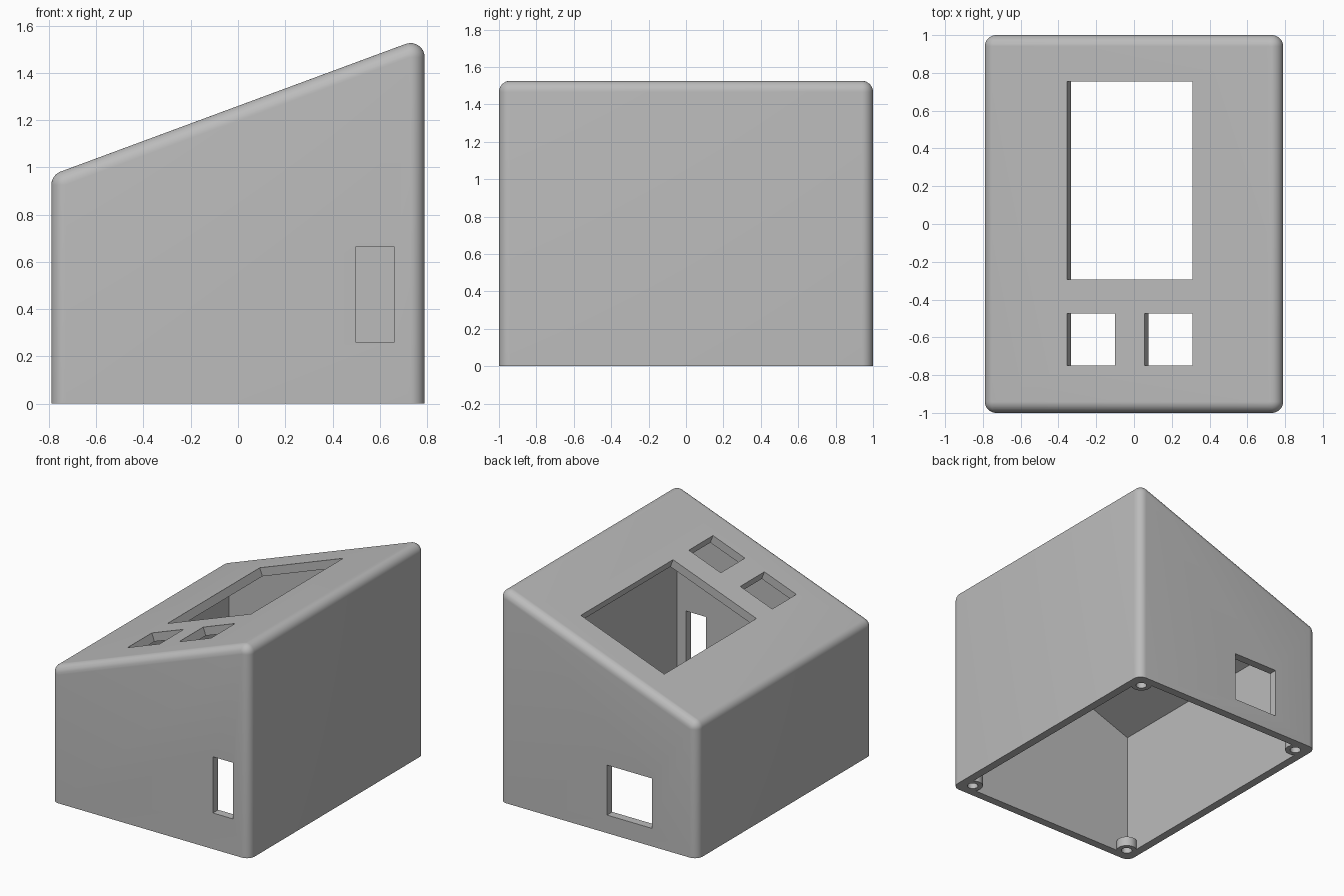
import bpy, bmesh, math
from mathutils import Vector, Matrix

if "Cube" in bpy.data.objects:
    bpy.data.objects.remove(bpy.data.objects["Cube"])

HX, HY, R, T = 0.79, 1.0, 0.06, 0.06      # half sizes, edge radius, wall
SLOPE = math.atan(0.37)
def roof(x):
    return 1.26 + 0.37 * x

gray = bpy.data.materials.new("light_gray")
gray.diffuse_color = (0.5, 0.5, 0.5, 1)
gray.use_nodes = True
gray.node_tree.nodes["Principled BSDF"].inputs["Base Color"].default_value = gray.diffuse_color

def finish(bm, name):
    bmesh.ops.recalc_face_normals(bm, faces=bm.faces)
    me = bpy.data.meshes.new(name)
    bm.to_mesh(me)
    bm.free()
    ob = bpy.data.objects.new(name, me)
    me.materials.append(gray)
    bpy.context.collection.objects.link(ob)
    return ob

def box(name, size, matrix):
    bm = bmesh.new()
    bmesh.ops.create_cube(bm, size=1, matrix=matrix @ Matrix.Diagonal((*size, 1)))
    return finish(bm, name)

def cylinder(name, r, z0, z1, x, y):
    bm = bmesh.new()
    bmesh.ops.create_cone(bm, cap_ends=True, segments=32, radius1=r, radius2=r,
                          depth=z1 - z0, matrix=Matrix.Translation((x, y, (z0 + z1) / 2)))
    return finish(bm, name)

def apply_boolean(target, other, op):
    m = target.modifiers.new("bool", 'BOOLEAN')
    m.object, m.operation, m.solver = other, op, 'EXACT'
    bpy.context.view_layer.objects.active = target
    bpy.ops.object.modifier_apply(modifier=m.name)
    bpy.data.objects.remove(other)

# Outer body: hull around rounded upper corners and a flat round-cornered foot
bm = bmesh.new()
N = 32
for sx in (-1, 1):
    for sy in (-1, 1):
        cx, cy = sx * (HX - R), sy * (HY - R)
        cz = roof(cx) - R / math.cos(SLOPE)
        bm.verts.new((cx, cy, cz + R))
        for i in range(N):
            a = 2 * math.pi * i / N
            d = Vector((math.cos(a), math.sin(a), 0)) * R
            bm.verts.new((cx + d.x, cy + d.y, 0))
            for j in range(8):
                p = j * math.pi / 16
                bm.verts.new((cx + d.x * math.cos(p), cy + d.y * math.cos(p),
                              cz + R * math.sin(p)))
hull = bmesh.ops.convex_hull(bm, input=bm.verts[:])
bmesh.ops.delete(bm, geom=[v for v in bm.verts if not v.link_faces], context='VERTS')
bmesh.ops.dissolve_limit(bm, angle_limit=math.radians(0.5), verts=bm.verts[:], edges=bm.edges[:])
case = finish(bm, "enclosure_shell")

# Hollow interior, open at the bottom, with sharp inner corners
bm = bmesh.new()
ix, drop = HX - T, T / math.cos(SLOPE)
profile = [(-ix, -0.2), (ix, -0.2), (ix, roof(ix) - drop), (-ix, roof(-ix) - drop)]
face = bm.faces.new([bm.verts.new((x, T - HY, z)) for x, z in profile])
ext = bmesh.ops.extrude_face_region(bm, geom=[face])
bmesh.ops.translate(bm, vec=(0, 2 * (HY - T), 0),
                    verts=[g for g in ext["geom"] if isinstance(g, bmesh.types.BMVert)])
apply_boolean(case, finish(bm, "cavity_cutter"), 'DIFFERENCE')

# Screw bosses in the four bottom corners
for sx in (-1, 1):
    for sy in (-1, 1):
        x, y = sx * (HX - 0.1), sy * (HY - 0.1)
        bm_boss = cylinder("boss", 0.07, 0, 0.07, x, y)
        apply_boolean(case, bm_boss, 'UNION')
        apply_boolean(case, cylinder("hole_cutter", 0.036, -0.1, 0.2, x, y), 'DIFFERENCE')

# Openings in the sloped top, cut square to the slope: x0, x1, y0, y1
for x0, x1, y0, y1 in ((-0.355, 0.31, -0.295, 0.755),
                       (-0.355, -0.10, -0.75, -0.475),
                       (0.055, 0.31, -0.75, -0.475)):
    xm = (x0 + x1) / 2
    mat = Matrix.Translation((xm, (y0 + y1) / 2, roof(xm))) @ Matrix.Rotation(-SLOPE, 4, 'Y')
    apply_boolean(case, box("top_cutter", ((x1 - x0) / math.cos(SLOPE), y1 - y0, 0.3), mat),
                  'DIFFERENCE')

# Openings in the front and back walls: x0, x1, z0, z1, y
for x0, x1, z0, z1, y in ((0.50, 0.66, 0.26, 0.665, -HY), (-0.43, -0.07, 0.13, 0.49, HY)):
    mat = Matrix.Translation(((x0 + x1) / 2, y, (z0 + z1) / 2))
    apply_boolean(case, box("wall_cutter", (x1 - x0, 0.3, z1 - z0), mat), 'DIFFERENCE')

# Smooth rounded edges, keep cut edges sharp
bpy.ops.object.select_all(action='DESELECT')
case.select_set(True)
bpy.context.view_layer.objects.active = case
bpy.ops.object.shade_smooth_by_angle(angle=math.radians(30))
